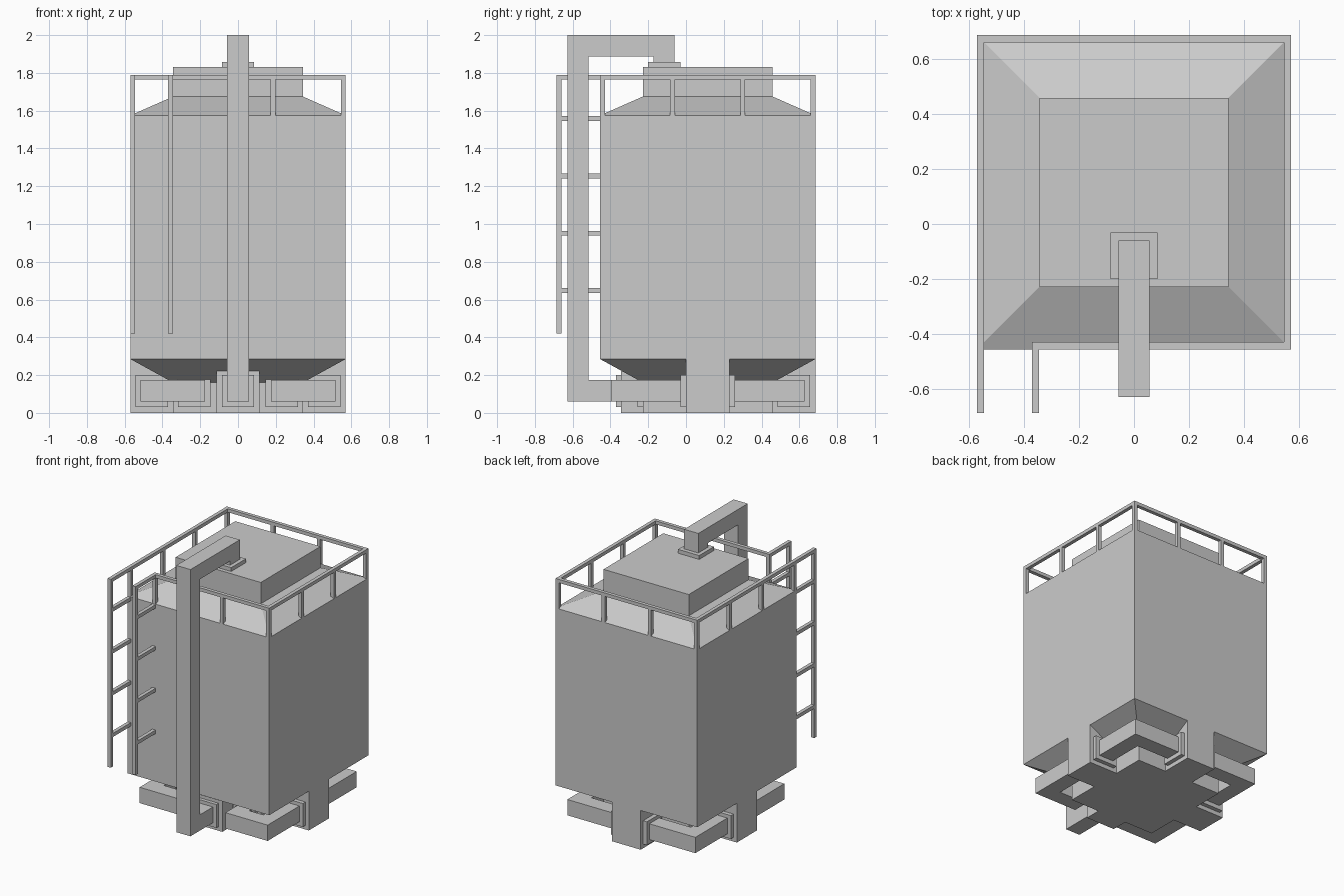
import bpy, bmesh

if "Cube" in bpy.data.objects:
    bpy.data.objects.remove(bpy.data.objects["Cube"])

CY = 0.115            # centre of the tank in y
X, Y0, Y1 = 0.57, -0.455, 0.685
T = 0.026             # railing bar thickness


def finish(name, bm):
    bmesh.ops.recalc_face_normals(bm, faces=bm.faces)
    me = bpy.data.meshes.new(name)
    bm.to_mesh(me)
    bm.free()
    ob = bpy.data.objects.new(name, me)
    bpy.context.collection.objects.link(ob)
    return ob


def box(name, x0, x1, y0, y1, z0, z1):
    return prism(name, [(x0, y0), (x1, y0), (x1, y1), (x0, y1)], z0, z1)


def prism(name, pts, lo, hi, axis='z'):
    """Extrude an outline: (x, y) along z, or (y, z) along x."""
    bm = bmesh.new()
    def place(p, h):
        return (p[0], p[1], h) if axis == 'z' else (h, p[0], p[1])
    a = [bm.verts.new(place(p, lo)) for p in pts]
    b = [bm.verts.new(place(p, hi)) for p in pts]
    bm.faces.new(a)
    bm.faces.new(b)
    for i in range(len(pts)):
        j = (i + 1) % len(pts)
        bm.faces.new((a[i], a[j], b[j], b[i]))
    return finish(name, bm)


# Tank: square rings stacked from hopper bottom to cap top
bm = bmesh.new()
rings = []
for h, z in [(0.343, 0.16), (X, 0.285), (X, 1.575), (0.343, 1.675), (0.343, 1.83)]:
    rings.append([bm.verts.new((sx * h, CY + sy * h, z))
                  for sx, sy in ((-1, -1), (1, -1), (1, 1), (-1, 1))])
for a, b in zip(rings, rings[1:]):
    for i in range(4):
        j = (i + 1) % 4
        bm.faces.new((a[i], a[j], b[j], b[i]))
bm.faces.new(rings[0])
bm.faces.new(rings[-1])
finish("tank", bm)

# Cross-shaped base: centre block and four legs
h = 0.343
box("base_block", -h, h, CY - h, CY + h, 0, 0.16)
box("back_leg", -0.115, 0.115, CY + h, Y1, 0, 0.285)
box("front_leg", -0.115, 0.115, -0.345, CY - h, 0, 0.222)

for side, s in (("left", -1), ("right", 1)):
    def sbox(name, x0, x1, *r):
        box(f"{side}_{name}", *sorted((s * x0, s * x1)), *r)

    sbox("leg", h, X, 0, 0.23, 0, 0.285)
    # Low ducts wrapping each corner
    front = [(0.175, -0.225), (0.175, -0.395), (0.515, -0.395), (0.515, 0),
             (0.40, 0), (0.40, -0.28), (0.287, -0.28), (0.287, -0.225)]
    back = [(0.515, 0.23), (0.515, 0.628), (0.115, 0.628), (0.115, 0.515),
            (0.40, 0.515), (0.40, 0.23)]
    for name, pts in (("front", front), ("back", back)):
        prism(f"{side}_{name}_duct", [(s * x, y) for x, y in pts], 0.06, 0.175)
    # Collars where the ducts meet the base
    sbox("front_inner_collar", 0.145, 0.317, -0.257, -0.225, 0.03, 0.2)
    sbox("front_outer_collar", 0.37, 0.543, -0.03, 0, 0.03, 0.2)
    sbox("back_outer_collar", 0.37, 0.543, 0.23, 0.26, 0.03, 0.2)
    sbox("back_inner_collar", 0.115, 0.145, 0.485, 0.657, 0.03, 0.2)

# Tall square pipe from the front leg up and over to the cap
pipe = [(-0.345, 0.06), (-0.628, 0.06), (-0.628, 2.0), (-0.06, 2.0), (-0.06, 1.83),
        (-0.173, 1.83), (-0.173, 1.888), (-0.517, 1.888), (-0.517, 0.175), (-0.345, 0.175)]
prism("pipe", pipe, -0.057, 0.057, axis='x')
box("pipe_base_collar", -0.085, 0.085, -0.37, -0.345, 0.03, 0.2)
box("pipe_top_collar", -0.085, 0.085, -0.2, -0.03, 1.83, 1.858)

# Guard rail: top bars and posts
ZT, ZB = 1.79, 1.765
LX = -0.37            # right-hand ladder rail
box("left_rail", -X, -X + T, Y0, Y1, ZB, ZT)
box("right_rail", X - T, X, Y0, Y1, ZB, ZT)
box("back_rail", -X + T, X - T, Y1 - T, Y1, ZB, ZT)
box("front_rail", LX, X - T, Y0, Y0 + T, ZB, ZT)
third = (2 * X - T) / 3
xs = [-X + i * third for i in range(4)]
ys = [Y0 + i * third for i in range(4)]
posts = [(x, ys[3]) for x in xs] + [(x, y) for x in (xs[0], xs[3]) for y in ys[:3]]
posts += [(LX, Y0), (xs[2], Y0)]
for x, y in posts:
    box("rail_post", x, x + T, y, y + T, 1.575, ZB)

# Ladder rails with handrails and wall brackets
YL = -0.685
for x in (-X, LX):
    box("ladder_rail", x, x + T, YL, YL + T, 0.42, ZB)
    box("ladder_handrail", x, x + T, YL, Y0, ZB, ZT)
    for i in range(4):
        z = 0.634 + i * 0.304
        box("ladder_bracket", x, x + T, YL + T, Y0, z, z + T)
